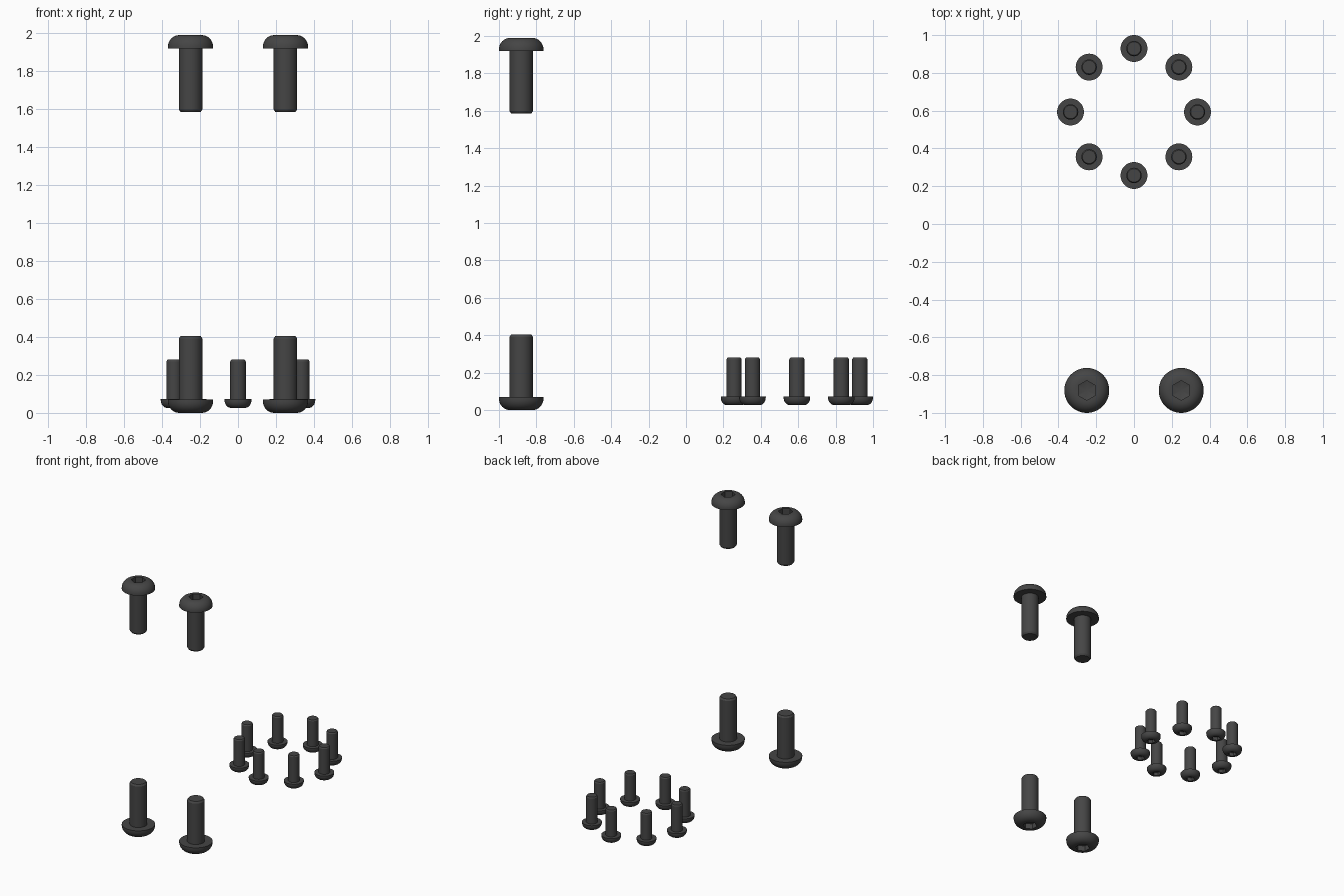
import bpy, bmesh, math
from mathutils import Vector

cube = bpy.data.objects.get("Cube")
if cube:
    bpy.data.objects.remove(cube, do_unlink=True)

SEGMENTS = 48

# Dark oxide steel
steel = bpy.data.materials.new("dark_steel")
steel.use_nodes = True
colour = (0.06, 0.06, 0.06, 1)
steel.diffuse_color = colour
steel.node_tree.nodes["Principled BSDF"].inputs["Base Color"].default_value = colour


def hex_factor(angle):
    """Radius of a unit hexagon with corners on the y axis."""
    sector = math.pi / 3
    offset = (angle - math.pi / 2) % sector - sector / 2
    return math.cos(sector / 2) / math.cos(offset)


def button_screw_mesh(name, head_r, head_h, shank_r, length, hex_r, depth):
    """Screw standing on its domed head at z = 0, shank pointing up."""
    chamfer = shank_r * 0.14
    flat_r = head_r * 0.5
    edge = head_h * 0.88

    # Rings from the socket floor, over the dome, to the shank tip
    rings = [(hex_r, depth, True), (hex_r, 0, True)]
    for i in range(9):
        t = i / 8 * math.pi / 2
        rings.append((flat_r + (head_r - flat_r) * math.sin(t),
                      edge * (1 - math.cos(t)), False))
    rings += [(head_r, head_h, False), (shank_r, head_h, False),
              (shank_r, length - chamfer * 1.5, False),
              (shank_r - chamfer, length, False)]

    bm = bmesh.new()
    loops = []
    for radius, z, is_hex in rings:
        loop = []
        for k in range(SEGMENTS):
            a = 2 * math.pi * k / SEGMENTS
            r = radius * (hex_factor(a) if is_hex else 1)
            loop.append(bm.verts.new((r * math.cos(a), r * math.sin(a), z)))
        loops.append(loop)
    for low, high in zip(loops, loops[1:]):
        for k in range(SEGMENTS):
            n = (k + 1) % SEGMENTS
            bm.faces.new((low[k], low[n], high[n], high[k]))

    # Conical socket floor and flat shank tip
    point = bm.verts.new((0, 0, depth + hex_r * 0.25))
    for k in range(SEGMENTS):
        bm.faces.new((loops[0][k], loops[0][(k + 1) % SEGMENTS], point))
    bm.faces.new(loops[-1])
    bmesh.ops.recalc_face_normals(bm, faces=bm.faces)

    mesh = bpy.data.meshes.new(name)
    bm.to_mesh(mesh)
    bm.free()
    mesh.materials.append(steel)
    return mesh


def place(name, mesh, location, flipped=False):
    obj = bpy.data.objects.new(name, mesh)
    obj.location = location
    if flipped:
        obj.rotation_euler.x = math.pi
    bpy.context.collection.objects.link(obj)
    return obj


large = button_screw_mesh("large_screw", 0.119, 0.07, 0.062, 0.405, 0.052, 0.042)
small = button_screw_mesh("small_screw", 0.071, 0.046, 0.041, 0.254, 0.031, 0.026)
screws = []

# Four large screws: an upper pair head up, a lower pair head down
for side, x in (("left", 0.25), ("right", -0.25)):
    screws.append(place("upper_screw_" + side, large, (x, -0.881, 1.99), True))
    screws.append(place("lower_screw_" + side, large, (x, -0.881, 0)))

# Ring of eight small screws
centre = Vector((0, 0.593, 0.026))
for i in range(8):
    a = i * math.pi / 4
    offset = Vector((math.cos(a), math.sin(a), 0)) * 0.336
    screws.append(place(f"ring_screw_{i + 1}", small, centre + offset))

# Smooth sides with sharp rims
bpy.ops.object.select_all(action="DESELECT")
for obj in screws:
    obj.select_set(True)
bpy.context.view_layer.objects.active = screws[0]
bpy.ops.object.shade_smooth_by_angle(angle=math.radians(30))
